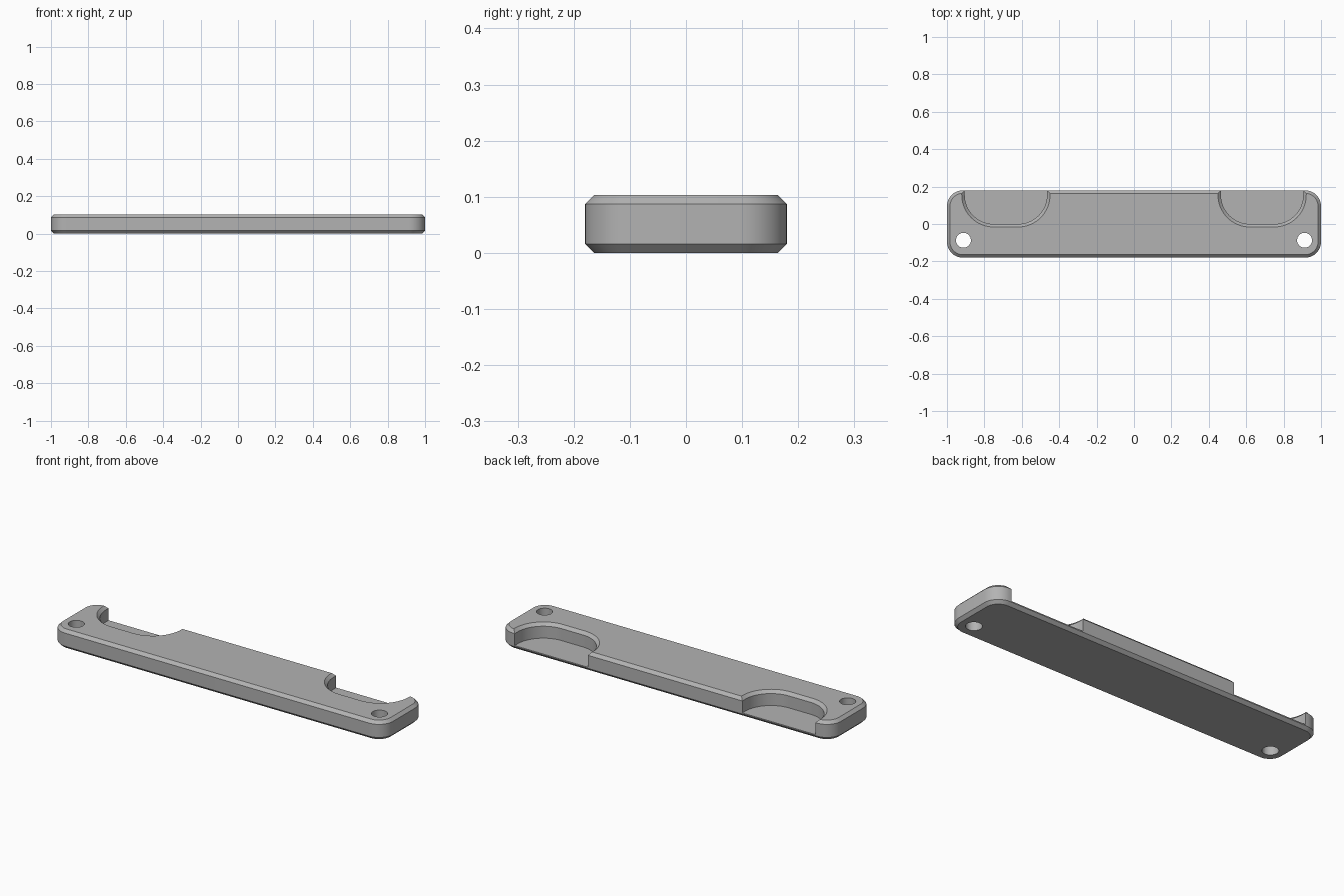
import bpy, bmesh, math

if "Cube" in bpy.data.objects:
    bpy.data.objects.remove(bpy.data.objects["Cube"])

H, C = 0.103, 0.016          # plate height and chamfer width
FLOOR = 0.022                # recess floor height

grey = bpy.data.materials.new("grey")
grey.diffuse_color = (0.45, 0.45, 0.45, 1)
grey.use_nodes = True
grey.node_tree.nodes["Principled BSDF"].inputs["Base Color"].default_value = grey.diffuse_color


def rounded(cx, cy, hx, hy, r, n=12):
    """Outline of a rounded rectangle."""
    pts = []
    for k, (sx, sy) in enumerate([(1, 1), (-1, 1), (-1, -1), (1, -1)]):
        for i in range(n + 1):
            a = math.pi / 2 * (k + i / n)
            pts.append((cx + sx * (hx - r) + r * math.cos(a),
                        cy + sy * (hy - r) + r * math.sin(a)))
    return pts


def loft(name, layers):
    """Solid through stacked outlines [(points, z), ...]."""
    bm = bmesh.new()
    rings = [[bm.verts.new((x, y, z)) for x, y in pts] for pts, z in layers]
    for a, b in zip(rings, rings[1:]):
        for i in range(len(a)):
            j = (i + 1) % len(a)
            bm.faces.new((a[i], a[j], b[j], b[i]))
    bm.faces.new(rings[0][::-1])
    bm.faces.new(rings[-1])
    bmesh.ops.recalc_face_normals(bm, faces=bm.faces)
    mesh = bpy.data.meshes.new(name)
    bm.to_mesh(mesh)
    bm.free()
    mesh.materials.append(grey)
    ob = bpy.data.objects.new(name, mesh)
    bpy.context.collection.objects.link(ob)
    return ob


# Chamfered plate
plate = loft("plate", [
    (rounded(0, 0, 1 - C, 0.18 - C, 0.085 - C), 0),
    (rounded(0, 0, 1, 0.18, 0.085), C),
    (rounded(0, 0, 1, 0.18, 0.085), H - C),
    (rounded(0, 0, 1 - C, 0.18 - C, 0.085 - C), H)])

cutters = []
for s in (-1, 1):
    # Finger recess, open at the back, with a chamfered rim
    def outline(d):
        return rounded(s * 0.685, 0.3, 0.22 + d, 0.3 + d, 0.155 + d, 16)
    cutters.append(loft("recess_cutter", [
        (outline(0), FLOOR), (outline(0), H - C),
        (outline(C), H), (outline(C), H + 0.1)]))
    # Screw hole
    hole = rounded(s * 0.912, -0.087, 0.04, 0.04, 0.0399, 8)
    cutters.append(loft("hole_cutter", [(hole, -0.1), (hole, 0.2)]))

bpy.context.view_layer.objects.active = plate
plate.select_set(True)
for c in cutters:
    m = plate.modifiers.new("cut", 'BOOLEAN')
    m.operation, m.solver, m.object = 'DIFFERENCE', 'EXACT', c
    bpy.ops.object.modifier_apply(modifier=m.name)
for c in cutters:
    bpy.data.objects.remove(c)

bpy.ops.object.shade_smooth_by_angle(angle=math.radians(30))
